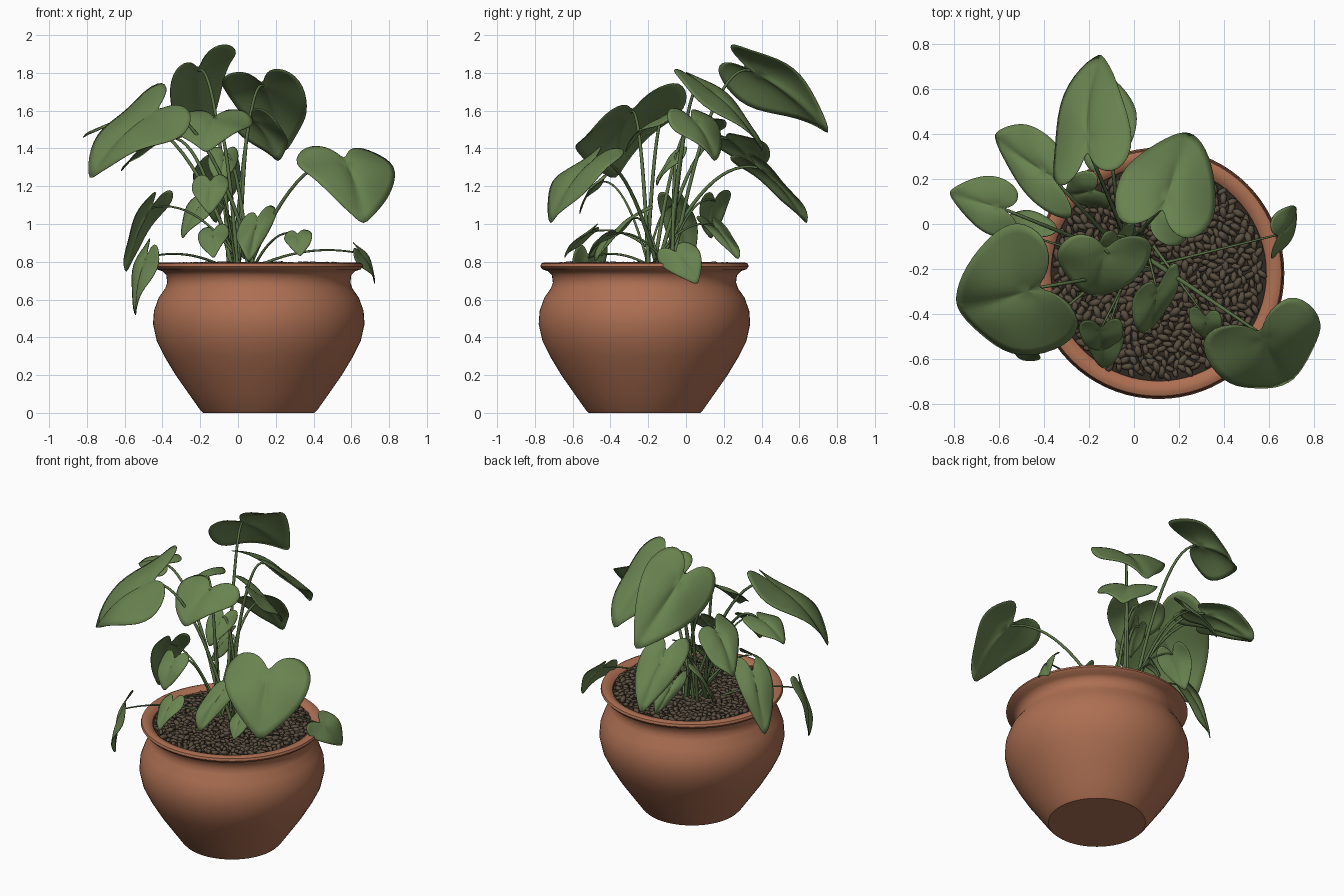
import bpy, bmesh, math, random
from mathutils import Vector, Matrix, Euler

random.seed(4)
cube = bpy.data.objects.get("Cube")
if cube:
    bpy.data.objects.remove(cube)


def make_material(name, color):
    mat = bpy.data.materials.new(name)
    mat.use_nodes = True
    mat.diffuse_color = (*color, 1)
    shader = next(n for n in mat.node_tree.nodes if n.type == 'BSDF_PRINCIPLED')
    shader.inputs["Base Color"].default_value = (*color, 1)
    shader.inputs["Roughness"].default_value = 0.8
    return mat


terracotta = make_material("terracotta", (0.42, 0.16, 0.085))
pebble_brown = make_material("pebble brown", (0.10, 0.075, 0.05))
soil_brown = make_material("soil brown", (0.03, 0.022, 0.015))
leaf_green = make_material("leaf green", (0.14, 0.225, 0.08))
stem_green = make_material("stem green", (0.10, 0.165, 0.06))


def add_object(name, bm, mat, smooth=True):
    mesh = bpy.data.meshes.new(name)
    bm.to_mesh(mesh)
    bm.free()
    mesh.materials.append(mat)
    for face in mesh.polygons:
        face.use_smooth = smooth
    obj = bpy.data.objects.new(name, mesh)
    bpy.context.collection.objects.link(obj)
    return obj


POT = Vector((0.11, -0.22, 0))


def lathe(name, profile, mat, steps=72):
    """Spin a radius/height profile around the pot axis."""
    bm = bmesh.new()
    verts = [bm.verts.new((r, 0, z)) for r, z in profile]
    edges = [bm.edges.new(pair) for pair in zip(verts, verts[1:])]
    bmesh.ops.spin(bm, geom=verts + edges, cent=(0, 0, 0), axis=(0, 0, 1),
                   angle=math.tau, steps=steps)
    bmesh.ops.remove_doubles(bm, verts=bm.verts, dist=0.0005)
    bmesh.ops.recalc_face_normals(bm, faces=bm.faces)
    obj = add_object(name, bm, mat)
    obj.location = POT
    bpy.ops.object.select_all(action='DESELECT')
    obj.select_set(True)
    bpy.context.view_layer.objects.active = obj
    bpy.ops.object.shade_smooth_by_angle(angle=math.radians(40))
    return obj


# Pot with bulging belly, narrow neck and rolled rim
lathe("pot", [(0, 0), (0.295, 0), (0.31, 0.015), (0.37, 0.10), (0.44, 0.20), (0.50, 0.30),
              (0.54, 0.38), (0.56, 0.47), (0.555, 0.54), (0.53, 0.61), (0.495, 0.66),
              (0.485, 0.69), (0.49, 0.73), (0.51, 0.75), (0.54, 0.76), (0.552, 0.775),
              (0.547, 0.79), (0.53, 0.797), (0.50, 0.793), (0.48, 0.775), (0.475, 0.72)],
      terracotta)
lathe("soil", [(0, 0.77), (0.48, 0.765)], soil_brown)

# Pebble bed: stretched stones laid in a sunflower spiral
bm = bmesh.new()
COUNT = 620
for i in range(COUNT):
    r = 0.465 * math.sqrt((i + 0.5) / COUNT)
    a = i * 2.39996
    spot = Vector((r * math.cos(a), r * math.sin(a), 0.778 + random.uniform(-0.006, 0.008)))
    turn = Euler((random.uniform(-0.4, 0.4), random.uniform(-0.4, 0.4), random.uniform(0, math.pi)))
    size = random.uniform(0.8, 1.2)
    shape = Matrix.Diagonal((0.031 * size, 0.016 * size, 0.014 * size, 1))
    bmesh.ops.create_icosphere(bm, subdivisions=1, radius=1,
                               matrix=Matrix.Translation(POT + spot) @ turn.to_matrix().to_4x4() @ shape)
add_object("pebbles", bm, pebble_brown)

# Half outline of a heart leaf: across, along (lobes at along 0, tip at 1)
HALF = [(0, 0.17), (0.06, 0.06), (0.17, -0.03), (0.32, -0.06), (0.46, -0.02), (0.56, 0.10),
        (0.59, 0.24), (0.56, 0.39), (0.48, 0.54), (0.37, 0.68), (0.24, 0.81), (0.11, 0.92), (0, 1)]
OUTLINE = HALF + [(-t, s) for t, s in reversed(HALF[1:-1])]
CENTRE = (0, 0.24)
RINGS = 4


def leaf(name, lobe_a, lobe_b, tip):
    """Heart leaf stretched between its two lobes and tip; returns the stalk joint."""
    a, b, end = Vector(lobe_a), Vector(lobe_b), Vector(tip)
    mid = (a + b) / 2
    across, along = b - a, end - mid
    normal = across.cross(along).normalized()
    if normal.z < 0:
        normal.negate()
    size = (across.length + along.length) / 2
    phase = random.uniform(0, math.tau)

    def place(t, s):
        bulge = 0.28 * (0.25 - t * t) + 0.10 * math.sin(math.pi * s) - 0.05 * math.exp(-abs(t) * 14)
        ripple = 0.10 * abs(t) * math.sin(7 * s + phase + (2 if t > 0 else 0))
        return mid + across * t + along * s + normal * size * (bulge - 0.05 + ripple)

    bm = bmesh.new()
    hub = bm.verts.new(place(*CENTRE))
    rings = [[bm.verts.new(place(t * k / RINGS, CENTRE[1] + (s - CENTRE[1]) * k / RINGS))
              for t, s in OUTLINE] for k in range(1, RINGS + 1)]
    n = len(OUTLINE)
    for i in range(n):
        j = (i + 1) % n
        bm.faces.new((hub, rings[0][i], rings[0][j]))
        for inner, outer in zip(rings, rings[1:]):
            bm.faces.new((inner[i], outer[i], outer[j], inner[j]))
    bmesh.ops.recalc_face_normals(bm, faces=bm.faces)
    if sum((f.normal * f.calc_area() for f in bm.faces), Vector()).dot(normal) < 0:
        bmesh.ops.reverse_faces(bm, faces=bm.faces)
    obj = add_object(name, bm, leaf_green)
    sub = obj.modifiers.new("smooth", 'SUBSURF')
    sub.levels = sub.render_levels = 1
    thick = obj.modifiers.new("thickness", 'SOLIDIFY')
    thick.thickness = 0.004
    return place(0, 0.18) - normal * 0.004


def stem(name, end, thickness):
    """Arching stalk from the crown of the plant to a leaf joint."""
    start = Vector((0.0, -0.14, 0.76)) + Vector((random.uniform(-0.06, 0.09), random.uniform(-0.08, 0.07), 0))
    bend = start.lerp(end, 0.5)
    bend.z = end.z + 0.06
    curve = bpy.data.curves.new(name, 'CURVE')
    curve.dimensions = '3D'
    curve.bevel_depth = thickness
    curve.bevel_resolution = 2
    curve.use_fill_caps = True
    spline = curve.splines.new('POLY')
    steps = 14
    spline.points.add(steps)
    for i, point in enumerate(spline.points):
        u = i / steps
        pos = start * (1 - u) ** 2 + bend * 2 * u * (1 - u) + end * u * u
        point.co = (*pos, 1)
        point.radius = 1.25 - 0.5 * u
    spline.use_smooth = True
    curve.materials.append(stem_green)
    bpy.context.collection.objects.link(bpy.data.objects.new(name, curve))


# Large leaves on tall stalks: two lobes, then the tip
tall_leaves = {
    "back_top": ((-.36, .18, 1.78), (-.06, .30, 1.98), (-.16, .77, 1.48)),
    "back_left": ((-.08, .06, 1.80), (.29, -.06, 1.80), (.25, .42, 1.38)),
    "back_right": ((-.30, .02, 1.50), (-.33, .34, 1.47), (-.63, .39, 1.28)),
    "back_low": ((-.21, .25, 1.36), (.0, .38, 1.36), (-.12, .65, 1.0)),
    "side_right": ((-.54, -.06, 1.54), (-.53, .17, 1.56), (-.83, .14, 1.46)),
    "front_right": ((-.44, -.02, 1.75), (-.27, -.50, 1.57), (-.80, -.38, 1.24)),
    "front_left": ((.33, -.52, 1.41), (.75, -.34, 1.39), (.67, -.73, 1.0)),
    "middle_front": ((-.30, -.06, 1.59), (.06, -.07, 1.6), (-.17, -.33, 1.38)),
    "middle_left": ((-.08, .1, 1.6), (.16, -.1, 1.6), (.22, .16, 1.33)),
    "middle_inner": ((-.14, -.05, 1.4), (.0, .0, 1.4), (-.1, -.16, 1.2)),
}
# Small leaves close to the pot rim
low_leaves = {
    "front": ((.02, -.30, 1.03), (.20, -.19, 1.11), (.06, -.49, .80)),
    "front_edge": ((-.20, -.47, .97), (-.06, -.48, 1.0), (-.13, -.65, .82)),
    "front_upper": ((-.23, -.44, 1.25), (-.06, -.44, 1.26), (-.15, -.57, 1.05)),
    "front_left": ((.25, -.38, .96), (.38, -.4, .97), (.33, -.52, .83)),
    "hanging": ((-.43, -.60, .86), (-.50, -.43, .92), (-.55, -.52, .51)),
    "side_right": ((-.36, .0, 1.17), (-.48, -.15, 1.15), (-.60, .02, .74)),
    "side_left": ((.62, -.16, .85), (.63, .02, .91), (.73, .06, .68)),
    "back": ((-.2, .23, 1.18), (-.1, .09, 1.15), (-.3, .13, .92)),
    "back_inner": ((-.06, .06, 1.04), (.03, .18, 1.02), (.03, .28, .81)),
}
for group, leaves, thickness in (("tall", tall_leaves, 0.009), ("low", low_leaves, 0.006)):
    for place_name, points in leaves.items():
        joint = leaf(f"{group}_leaf_{place_name}", *points)
        stem(f"{group}_stem_{place_name}", joint, thickness)
